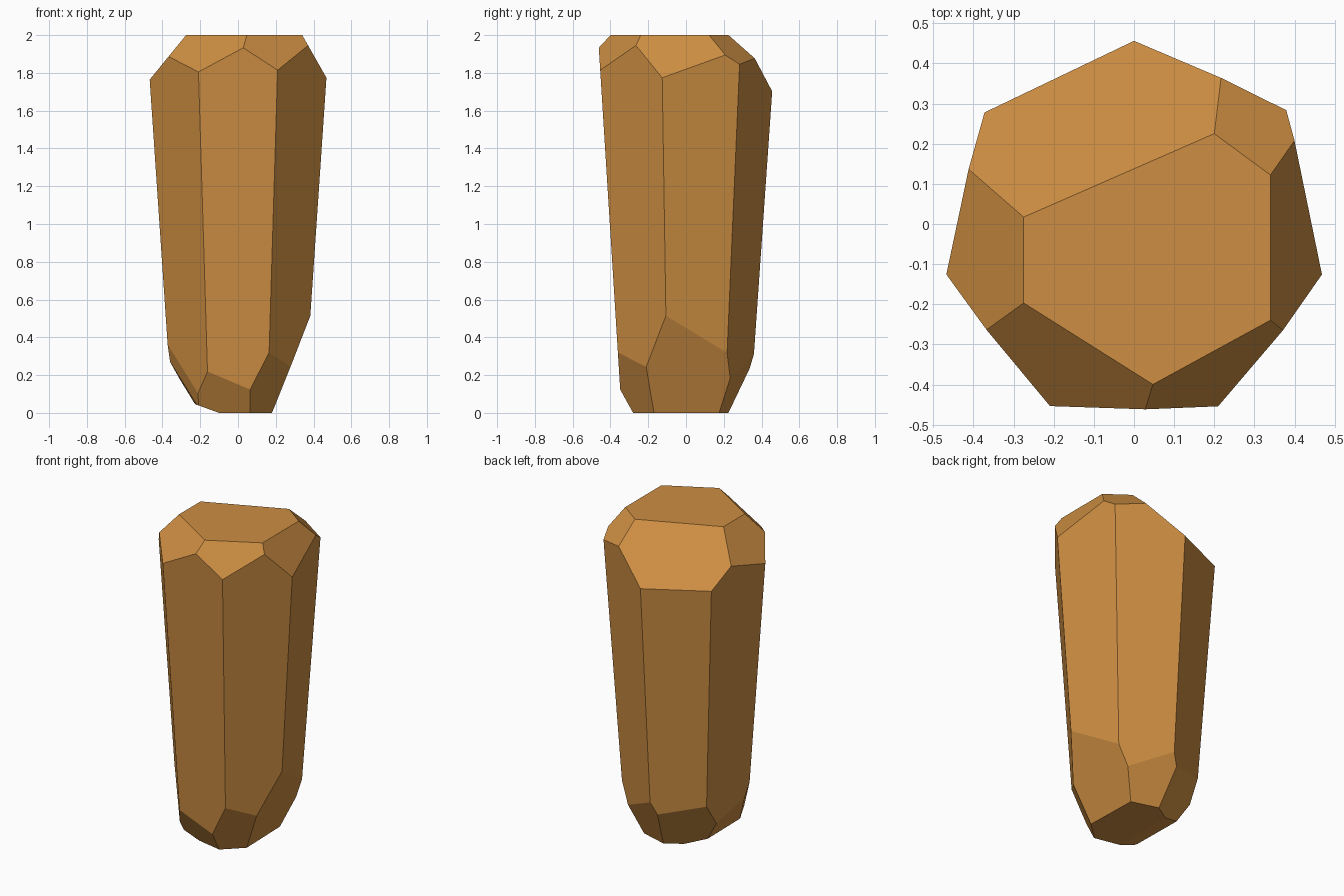
import bpy, bmesh
from math import sin, cos, tau
from mathutils import Vector

if "Cube" in bpy.data.objects:
    bpy.data.objects.remove(bpy.data.objects["Cube"])

bm = bmesh.new()

# Tapered seven-sided column, one corner pointing to the back
for z, radius in ((0, 0.357), (2, 0.496)):
    for i in range(7):
        a = tau * i / 7
        bm.verts.new((radius * sin(a), radius * cos(a) - 0.019, z))
bmesh.ops.convex_hull(bm, input=bm.verts[:])
bmesh.ops.dissolve_limit(bm, angle_limit=0.01, verts=bm.verts[:], edges=bm.edges[:])


def chip(nx, ny, nz, d):
    """Slice off everything beyond the plane n.p = d and cap the cut."""
    n = Vector((nx, ny, nz))
    cut = bmesh.ops.bisect_plane(
        bm, geom=bm.verts[:] + bm.edges[:] + bm.faces[:], dist=1e-5,
        plane_co=n * (d / n.length_squared), plane_no=n, clear_outer=True)
    rim = [e for e in cut["geom_cut"] if isinstance(e, bmesh.types.BMEdge)]
    bmesh.ops.contextual_create(bm, geom=rim)


# Crown facets around the flat top
chip(-0.401, 0.916, 0.98, 2.086)
chip(0.593, 0.806, 0.993, 2.286)
chip(1, 0, 0.568, 1.476)
chip(0.479, -0.877, 0.677, 1.727)
chip(-0.533, -0.846, 0.935, 2.183)
chip(-1, 0, 0.817, 1.909)

# Facets around the foot
chip(1, 0.026, -0.398, 0.1755)
chip(0.691, -0.723, -0.399, 0.247)
chip(-0.208, -1, -0.554, 0.2665)
chip(0.279, 0.96, -0.415, 0.216)
chip(-0.53, 0.848, -0.49, 0.1895)
chip(-0.873, -0.409, -0.264, 0.272)
chip(-1, -0.022, -0.609, 0.197)
chip(-1, 0, -2.75, 0.10)

bmesh.ops.recalc_face_normals(bm, faces=bm.faces[:])
mesh = bpy.data.meshes.new("crystal")
bm.to_mesh(mesh)
bm.free()

# Amber colour
amber = bpy.data.materials.new("amber")
amber.diffuse_color = (0.61, 0.27, 0.055, 1)
amber.use_nodes = True
amber.node_tree.nodes["Principled BSDF"].inputs["Base Color"].default_value = amber.diffuse_color
mesh.materials.append(amber)
bpy.context.collection.objects.link(bpy.data.objects.new("crystal", mesh))
